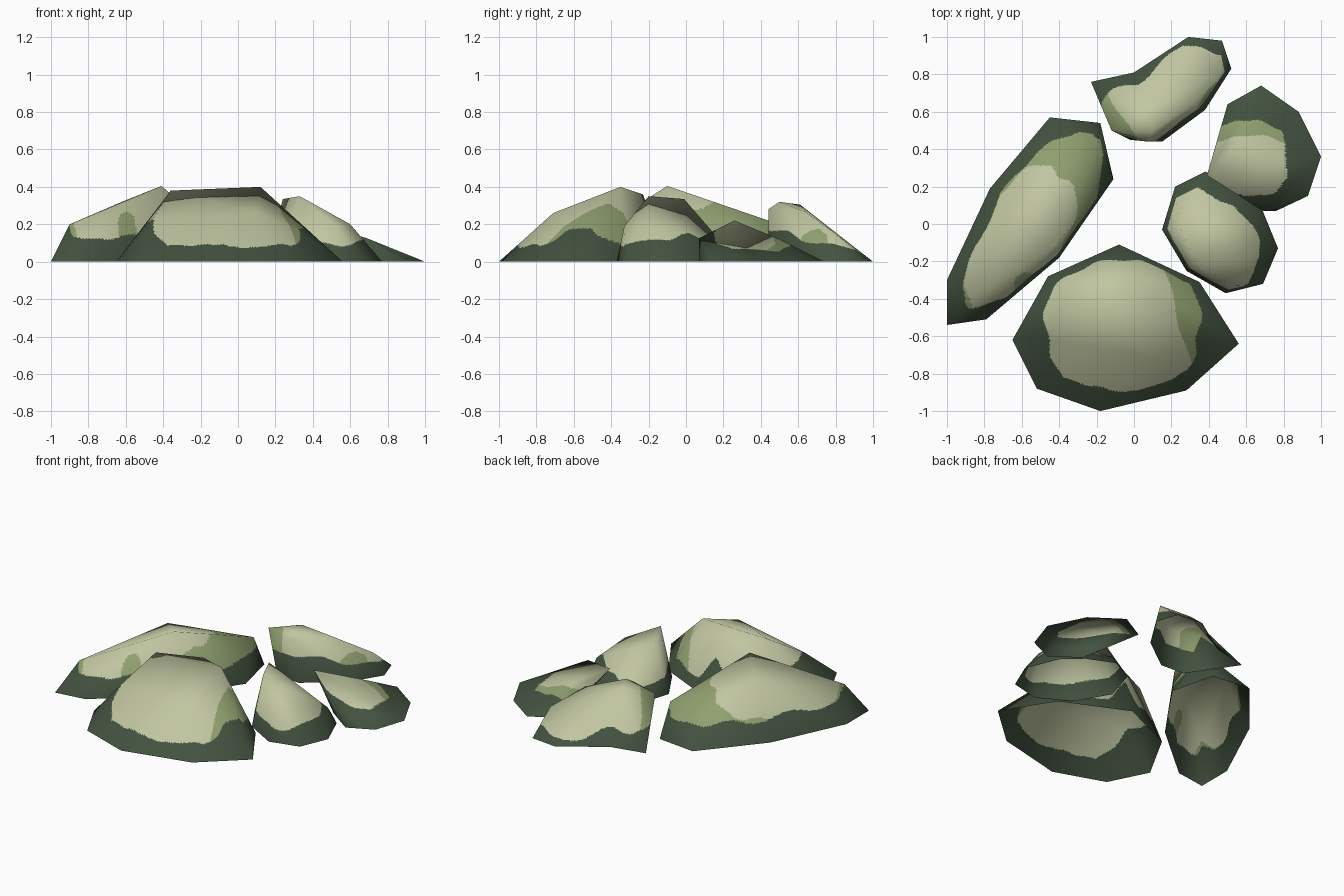
import bpy, bmesh, math
from mathutils import Vector

cube = bpy.data.objects.get("Cube")
if cube:
    bpy.data.objects.remove(cube, do_unlink=True)


def make_material(name, rgb):
    mat = bpy.data.materials.new(name)
    mat.use_nodes = True
    colour = (*rgb, 1.0)
    mat.diffuse_color = colour
    mat.node_tree.nodes["Principled BSDF"].inputs["Base Color"].default_value = colour
    return mat


MATERIALS = [
    make_material("dark moss", (0.055, 0.084, 0.05)),
    make_material("light moss", (0.28, 0.35, 0.16)),
    make_material("pale stone", (0.53, 0.56, 0.355)),
]


def inside(point, patch):
    """True when the point lies in a wobbly rounded oval seen in plan."""
    cx, cy, long_r, short_r, degrees = patch
    angle = math.radians(degrees)
    dx, dy = point.x - cx, point.y - cy
    u = (dx * math.cos(angle) + dy * math.sin(angle)) / long_r
    v = (dy * math.cos(angle) - dx * math.sin(angle)) / short_r
    turn = math.atan2(v, u)
    wobble = 0.03 * math.sin(5 * turn + cx) + 0.02 * math.sin(11 * turn)
    return (abs(u) ** 2.6 + abs(v) ** 2.6) ** (1 / 2.6) < 1 + wobble


def above_skirt(point, height, slope):
    """True above the uneven upper limit of the mossy skirt."""
    wave = 0.012 * math.sin(14 * point.x + 9 * point.y) + 0.006 * math.sin(31 * point.x)
    return point.z > height + slope * point.y + wave


def cut_notch(bm, x, y):
    """Pull the middle of the nearest footprint edge inwards."""
    target = Vector((x, y, 0))
    rim = [e for e in bm.edges if e.is_boundary]
    edge = min(rim, key=lambda e: ((e.verts[0].co + e.verts[1].co) / 2 - target).length)
    face = edge.link_faces[0]
    tip = next(v for v in face.verts if v not in edge.verts)
    middle = bmesh.utils.edge_split(edge, edge.verts[0], 0.5)[1]
    middle.co = target
    bmesh.utils.face_split(face, middle, tip)


def make_rock(name, base, crown, moss_patch, stone_patch, skirt,
              slope=0, notch=None, moss_spot=None):
    # Faceted shell over the footprint, open underneath
    bm = bmesh.new()
    for x, y in base:
        bm.verts.new((x, y, 0))
    for co in crown:
        bm.verts.new(co)
    bmesh.ops.convex_hull(bm, input=bm.verts[:])
    floor = [f for f in bm.faces if all(v.co.z < 0.001 for v in f.verts)]
    bmesh.ops.delete(bm, geom=floor, context="FACES")
    loose = [v for v in bm.verts if not v.link_faces]
    bmesh.ops.delete(bm, geom=loose, context="VERTS")
    if notch:
        cut_notch(bm, *notch)
    bmesh.ops.recalc_face_normals(bm, faces=bm.faces[:])
    if sum(f.normal.z * f.calc_area() for f in bm.faces) < 0:
        bmesh.ops.reverse_faces(bm, faces=bm.faces[:])
    bm.normal_update()

    # Keep the soft shading of the big facets while refining them for colour
    soft = bm.verts.layers.float_vector.new("soft")
    for v in bm.verts:
        v[soft] = v.normal
    bmesh.ops.subdivide_edges(bm, edges=bm.edges[:], cuts=34, use_grid_fill=True)
    bm.normal_update()

    # Mossy skirt and overhangs, lighter moss, then bare stone on the crown
    for f in bm.faces:
        f.smooth = True
        centre = f.calc_center_median()
        exposed = f.normal.z > -0.05 and above_skirt(centre, skirt, slope)
        if exposed and inside(centre, moss_patch):
            mossy = moss_spot and inside(centre, moss_spot)
            bare = inside(centre, stone_patch) and not mossy
            f.material_index = 2 if bare else 1
    normals = []
    for v in bm.verts:
        n = Vector(v[soft])
        normals.append(n.normalized() if n.length > 0.01 else v.normal.copy())
    bm.verts.layers.float_vector.remove(soft)

    mesh = bpy.data.meshes.new(name)
    bm.to_mesh(mesh)
    bm.free()
    for mat in MATERIALS:
        mesh.materials.append(mat)
    mesh.normals_split_custom_set_from_vertices(normals)
    obj = bpy.data.objects.new(name, mesh)
    bpy.context.collection.objects.link(obj)


make_rock(
    "long_rock",
    [(-1, -.54), (-.79, -.51), (-.4, -.18), (-.11, .24),
     (-.18, .54), (-.45, .57), (-.77, .19), (-1, -.3)],
    [(-.41, -.1, .405), (-.9, -.42, .2), (-.19, .44, .22), (-.62, .13, .32)],
    (-.53, .03, .57, .23, 57), (-.61, -.09, .42, .22, 62),
    skirt=.13, moss_spot=(-.57, -.33, .07, .07, 0))

make_rock(
    "front_rock",
    [(-.65, -.62), (-.46, -.28), (-.08, -.11), (.35, -.31),
     (.56, -.64), (.28, -.89), (-.18, -1), (-.52, -.88)],
    [(-.36, -.37, .38), (.12, -.35, .4), (-.46, -.62, .22),
     (.1, -.71, .26), (-.1, -.23, .36), (.33, -.64, .165)],
    (-.06, -.55, .41, .35, 0), (-.2, -.6, .45, .7, 20), skirt=.08)

make_rock(
    "low_rock",
    [(.5, .64), (.68, .74), (.88, .6), (1, .36),
     (.93, .15), (.76, .07), (.58, .2)],
    [(.39, .26, .22), (.69, .07, .125), (.62, .5, .12)],
    (.6, .35, .24, .2, 0), (.62, .29, .27, .18, 0), skirt=.055)

make_rock(
    "small_rock",
    [(.22, .2), (.38, .28), (.56, .2), (.68, .09), (.77, -.13),
     (.69, -.32), (.49, -.37), (.28, -.25), (.15, -.03)],
    [(.24, -.01, .335), (.33, -.2, .35), (.6, -.2, .2),
     (.52, -.33, .19), (.66, .02, .13)],
    (.43, -.09, .33, .2, -48), (.43, -.09, .4, .3, -48), skirt=.1)

make_rock(
    "back_rock",
    [(-.23, .76), (.29, 1), (.47, .98), (.52, .83),
     (.38, .61), (.15, .44), (-.02, .45)],
    [(.1, .5, .32), (.055, .61, .305), (-.12, .5, .28), (.08, .44, .28),
     (.31, .64, .265), (.46, .8, .15)],
    (.18, .69, .37, .22, 31), (.28, .75, .39, .6, 27),
    skirt=.3, slope=-.28, notch=(0, .81), moss_spot=(.4, .67, .1, .03, 57))
